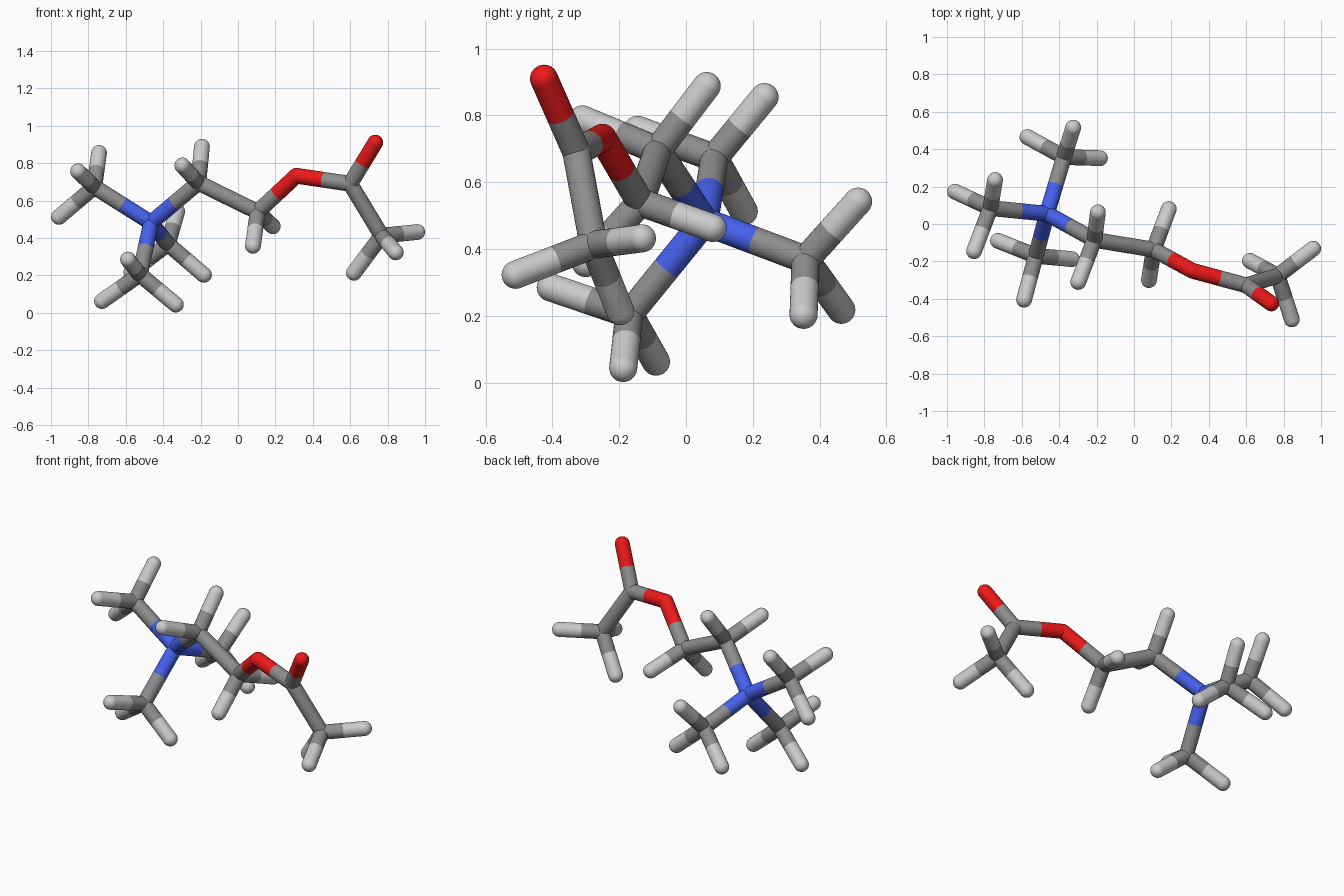
import bpy, bmesh
from mathutils import Vector, Matrix

if "Cube" in bpy.data.objects:
    bpy.data.objects.remove(bpy.data.objects["Cube"])

R = 0.042      # stick radius
SEG = 32

def material(name, rgb):
    m = bpy.data.materials.new(name)
    m.diffuse_color = (*rgb, 1)
    m.use_nodes = True
    m.node_tree.nodes["Principled BSDF"].inputs["Base Color"].default_value = m.diffuse_color
    return m

MATS = {
    "carbon": material("carbon_grey", (0.27, 0.27, 0.27)),
    "hydrogen": material("hydrogen_light", (0.55, 0.55, 0.55)),
    "nitrogen": material("nitrogen_blue", (0.06, 0.12, 0.85)),
    "oxygen": material("oxygen_red", (0.85, 0.01, 0.01)),
}

# Heavy atoms: element, position, attached hydrogens
ATOMS = {
    "centre": ("nitrogen", (-0.465, 0.055, 0.482), []),
    "methyl_left": ("carbon", (-0.768, 0.085, 0.673),
        [(-0.743, 0.235, 0.855), (-0.855, -0.145, 0.757), (-0.957, 0.173, 0.513)]),
    "methyl_back": ("carbon", (-0.375, 0.358, 0.368),
        [(-0.325, 0.515, 0.542), (-0.57, 0.465, 0.218), (-0.182, 0.352, 0.203)]),
    "methyl_front": ("carbon", (-0.525, -0.17, 0.205),
        [(-0.727, -0.09, 0.063), (-0.588, -0.405, 0.285), (-0.332, -0.188, 0.044)]),
    "chain_inner": ("carbon", (-0.212, -0.085, 0.695),
        [(-0.193, 0.062, 0.888), (-0.298, -0.31, 0.788)]),
    "chain_outer": ("carbon", (0.105, -0.137, 0.54),
        [(0.08, -0.3, 0.358), (0.186, 0.08, 0.463)]),
    "bridge": ("oxygen", (0.312, -0.25, 0.733), []),
    "carbonyl": ("carbon", (0.6, -0.328, 0.69), []),
    "tip": ("oxygen", (0.734, -0.425, 0.91), []),
    "methyl_right": ("carbon", (0.768, -0.277, 0.413),
        [(0.62, -0.197, 0.214), (0.844, -0.51, 0.323), (0.958, -0.132, 0.432)]),
}
BONDS = [("centre", "methyl_left"), ("centre", "methyl_back"),
         ("centre", "methyl_front"), ("centre", "chain_inner"),
         ("chain_inner", "chain_outer"), ("chain_outer", "bridge"),
         ("bridge", "carbonyl"), ("carbonyl", "tip"),
         ("carbonyl", "methyl_right")]

# Flatten to a single table of atoms with their neighbours
parts, links = {}, list(BONDS)
for name, (element, pos, hydrogens) in ATOMS.items():
    parts[name] = (element, Vector(pos))
    for i, h in enumerate(hydrogens, 1):
        parts[f"{name}_{i}"] = ("hydrogen", Vector(h))
        links.append((name, f"{name}_{i}"))

def build_atom(name):
    """Rounded joint plus a half stick towards each neighbour."""
    element, p = parts[name]
    bm = bmesh.new()
    bmesh.ops.create_uvsphere(bm, u_segments=SEG, v_segments=16, radius=R)
    for a, b in links:
        if name not in (a, b):
            continue
        half = (parts[b if name == a else a][1] - p) / 2
        turn = half.to_track_quat('Z', 'Y').to_matrix().to_4x4()
        bmesh.ops.create_cone(bm, segments=SEG, radius1=R, radius2=R,
                              depth=half.length, cap_ends=False,
                              matrix=Matrix.Translation(half / 2) @ turn)
    for f in bm.faces:
        f.smooth = True
    mesh = bpy.data.meshes.new(f"{element}_{name}")
    bm.to_mesh(mesh)
    bm.free()
    mesh.materials.append(MATS[element])
    obj = bpy.data.objects.new(f"{element}_{name}", mesh)
    obj.location = p
    bpy.context.collection.objects.link(obj)

for n in parts:
    build_atom(n)
